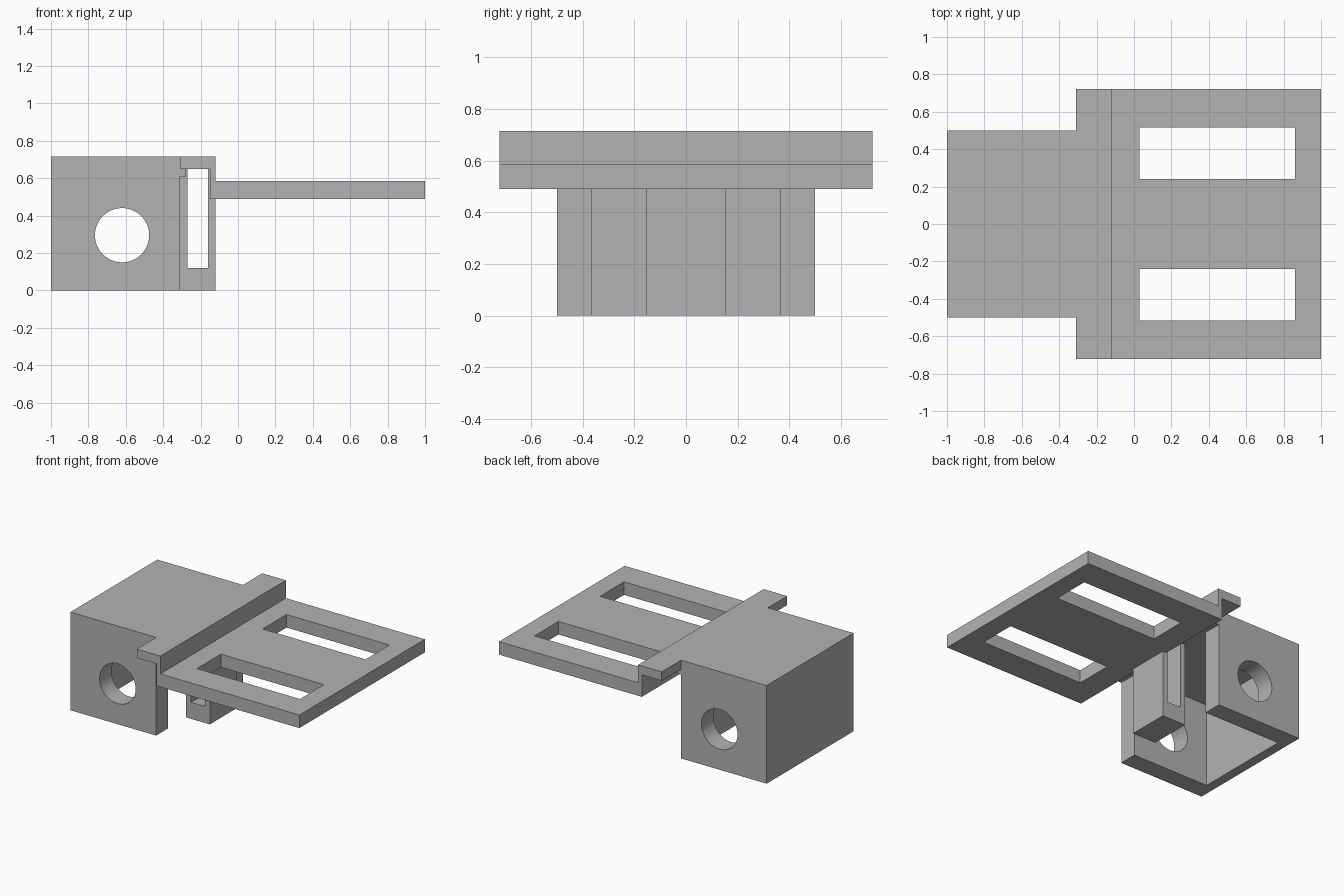
import bpy
import bmesh
import math
from mathutils import Matrix, Vector

cube = bpy.data.objects.get("Cube")
if cube:
    bpy.data.objects.remove(cube, do_unlink=True)

# Single grey finish
grey = bpy.data.materials.new("plain grey")
grey.use_nodes = True
COLOUR = (0.45, 0.45, 0.45, 1)
grey.diffuse_color = COLOUR
grey.node_tree.nodes["Principled BSDF"].inputs["Base Color"].default_value = COLOUR


def add_object(name, bm):
    bmesh.ops.recalc_face_normals(bm, faces=bm.faces)
    mesh = bpy.data.meshes.new(name)
    bm.to_mesh(mesh)
    bm.free()
    mesh.materials.append(grey)
    obj = bpy.data.objects.new(name, mesh)
    bpy.context.collection.objects.link(obj)
    return obj


def box(name, x, y, z):
    lo, hi = Vector((x[0], y[0], z[0])), Vector((x[1], y[1], z[1]))
    bm = bmesh.new()
    bmesh.ops.create_cube(bm, size=1, matrix=Matrix.Translation((lo + hi) / 2)
                          @ Matrix.Diagonal((*(hi - lo), 1)))
    return add_object(name, bm)


def extrude_profile(name, points, half_width):
    """Extrude an x-z outline evenly to both sides along y."""
    bm = bmesh.new()
    face = bm.faces.new([bm.verts.new((x, -half_width, z)) for x, z in points])
    new = bmesh.ops.extrude_face_region(bm, geom=[face])["geom"]
    verts = [v for v in new if isinstance(v, bmesh.types.BMVert)]
    bmesh.ops.translate(bm, verts=verts, vec=(0, 2 * half_width, 0))
    return add_object(name, bm)


def cut(target, cutter):
    cutter.hide_render = True
    mod = target.modifiers.new(cutter.name, 'BOOLEAN')
    mod.operation = 'DIFFERENCE'
    mod.solver = 'EXACT'
    mod.object = cutter
    bpy.context.view_layer.objects.active = target
    bpy.ops.object.modifier_apply(modifier=mod.name)
    bpy.data.objects.remove(cutter, do_unlink=True)


# Housing: roof, end wall and two side walls, open below and towards the plate
BACK, FRONT, TOP = -1, -0.31, 0.715
housing = extrude_profile("housing", [
    (BACK, 0), (FRONT, 0), (FRONT, 0.61), (-0.28, 0.61), (-0.28, TOP), (BACK, TOP)], 0.5)
cut(housing, box("cavity", (-0.93, -0.2), (-0.365, 0.365), (-0.1, 0.61)))

# Round hole through both side walls
bm = bmesh.new()
bmesh.ops.create_cone(bm, cap_ends=True, segments=64, radius1=0.145, radius2=0.145, depth=2,
                      matrix=Matrix.Translation((-0.62, 0, 0.295))
                      @ Matrix.Rotation(math.pi / 2, 4, 'X'))
cut(housing, add_object("bore", bm))

# Stepped plate: top flange, riser and lower plate in one outline
plate = extrude_profile("stepped_plate", [
    (FRONT, 0.65), (-0.15, 0.65), (-0.15, 0.49), (1, 0.49),
    (1, 0.585), (-0.12, 0.585), (-0.12, TOP), (FRONT, TOP)], 0.722)
for y in ((0.24, 0.515), (-0.515, -0.24)):
    cut(plate, box("plate_slot", (0.03, 0.86), y, (0.4, 0.64)))

# Hanging tab with its upright slot
tab = box("hanging_tab", (FRONT, -0.12), (-0.153, 0.153), (0, 0.65))
cut(tab, box("tab_slot", (-0.27, -0.16), (-0.3, 0.3), (0.12, 0.7)))

# Flat faces stay flat, the bore is smooth
bpy.ops.object.select_all(action='DESELECT')
housing.select_set(True)
bpy.context.view_layer.objects.active = housing
bpy.ops.object.shade_smooth_by_angle(angle=math.radians(30))
